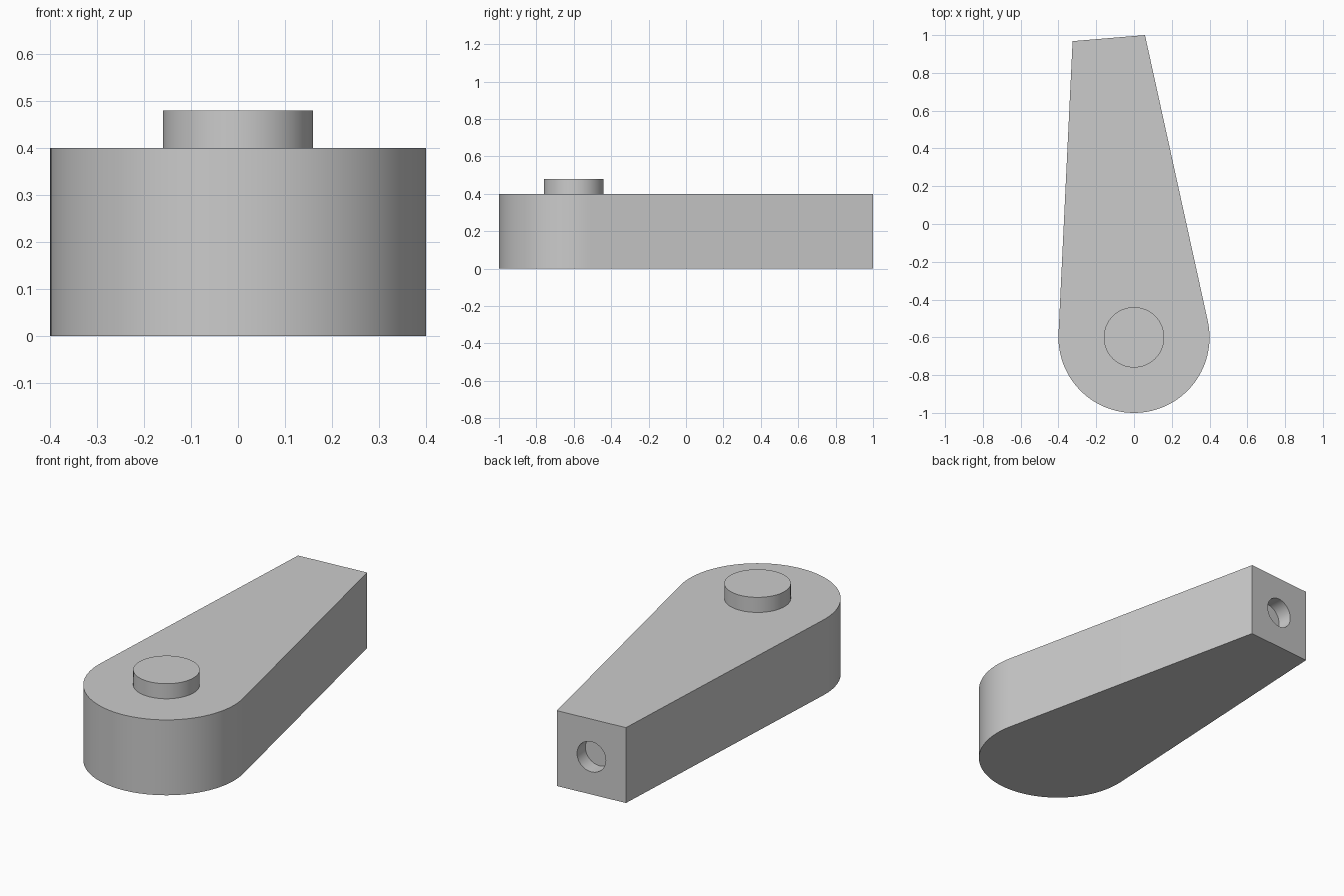
import bpy, bmesh, math
from mathutils import Vector

if "Cube" in bpy.data.objects:
    bpy.data.objects.remove(bpy.data.objects["Cube"])

CENTRE, RADIUS = Vector((0, -0.6)), 0.4
END_L, END_R = Vector((-0.325, 0.968)), Vector((0.058, 1.0))
HEIGHT = 0.4


def tangent_angle(p, side):
    """Angle on the round end where the line from p touches it."""
    d = p - CENTRE
    return math.atan2(d.y, d.x) + side * math.acos(RADIUS / d.length)


def smooth(ob):
    bpy.ops.object.select_all(action='DESELECT')
    ob.select_set(True)
    bpy.context.view_layer.objects.active = ob
    bpy.ops.object.shade_smooth_by_angle(angle=math.radians(30))


# Tapered arm: round end, two tangent sides, flat slanted tip
a0 = tangent_angle(END_L, 1)
a1 = tangent_angle(END_R, -1) + 2 * math.pi
N = 64
outline = [CENTRE + RADIUS * Vector((math.cos(a), math.sin(a)))
           for a in (a0 + (a1 - a0) * i / N for i in range(N + 1))]
outline += [END_R, END_L]

bm = bmesh.new()
base = bm.faces.new([bm.verts.new((p.x, p.y, 0)) for p in outline])
ext = bmesh.ops.extrude_face_region(bm, geom=[base], use_keep_orig=True)
top = [v for v in ext["geom"] if isinstance(v, bmesh.types.BMVert)]
bmesh.ops.translate(bm, verts=top, vec=(0, 0, HEIGHT))
bmesh.ops.recalc_face_normals(bm, faces=bm.faces)
mesh = bpy.data.meshes.new("arm")
bm.to_mesh(mesh)
bm.free()
arm = bpy.data.objects.new("arm", mesh)
bpy.context.collection.objects.link(arm)

# Shallow round socket in the tip face
edge = (END_R - END_L).normalized()
normal = Vector((-edge.y, edge.x, 0))
mid = (END_L + END_R) / 2
bpy.ops.mesh.primitive_cylinder_add(
    vertices=48, radius=0.08, depth=0.16, location=(mid.x, mid.y, HEIGHT / 2),
    rotation=normal.to_track_quat('Z', 'Y').to_euler())
cutter = bpy.context.object
cutter.name = "socket_cutter"
cutter.hide_render = True
mod = arm.modifiers.new("socket", 'BOOLEAN')
mod.operation = 'DIFFERENCE'
mod.solver = 'EXACT'
mod.object = cutter
bpy.context.view_layer.objects.active = arm
bpy.ops.object.modifier_apply(modifier=mod.name)
bpy.data.objects.remove(cutter)
smooth(arm)

# Round peg on top of the wide end
bpy.ops.mesh.primitive_cylinder_add(
    vertices=64, radius=0.16, depth=0.08,
    location=(CENTRE.x, CENTRE.y, HEIGHT + 0.04))
peg = bpy.context.object
peg.name = "peg"
smooth(peg)
